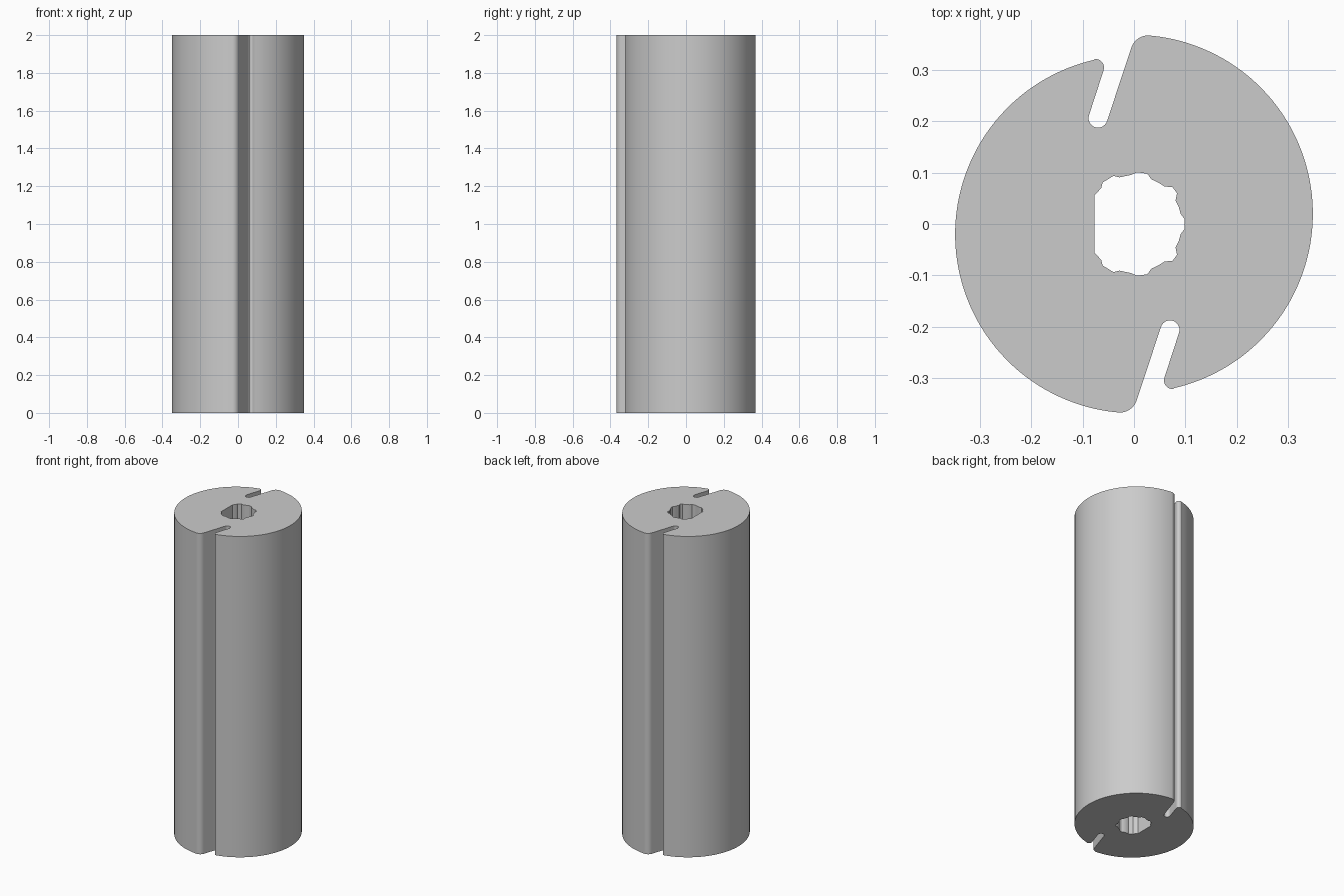
import bpy
import bmesh
from math import radians, cos, sin, atan2, pi

if "Cube" in bpy.data.objects:
    bpy.data.objects.remove(bpy.data.objects["Cube"], do_unlink=True)

LENGTH = 2.0
BODY_R, OFFSET = 0.349, 0.02     # each half is an arc about a shifted centre
SLANT = radians(-17.8)           # direction across the slot


def arc(cx, cy, r, a0, a1, n):
    return [(cx + r * cos(a0 + (a1 - a0) * i / n),
             cy + r * sin(a0 + (a1 - a0) * i / n)) for i in range(n + 1)]


# Half of the outline: right body arc, wide lip, slot floor, narrow lip
wide = (0.028, 0.333)
narrow = (-0.0755, 0.305)
wide_a = atan2(wide[1] - OFFSET, wide[0])
narrow_a = atan2(narrow[1] + OFFSET, narrow[0])
half = arc(0, OFFSET, BODY_R, narrow_a - pi, wide_a, 60)
half += arc(*wide, 0.035, wide_a, SLANT + pi, 10)[1:]
half += arc(-0.0702, 0.2065, 0.0185, SLANT, SLANT - pi, 14)
half += arc(*narrow, 0.017, SLANT, narrow_a, 10)[:-1]
outline = half + [(-x, -y) for x, y in half]

# Lobed bore with one flat side, mirrored across the x axis
bore_half = [(0.099, 0.009), (0.091, 0.02), (0.087, 0.034), (0.081, 0.046),
             (0.084, 0.06), (0.075, 0.072), (0.06, 0.073), (0.047, 0.081),
             (0.034, 0.087), (0.026, 0.098), (0.006, 0.101), (-0.005, 0.096),
             (-0.028, 0.091), (-0.04, 0.094), (-0.061, 0.081),
             (-0.064, 0.07), (-0.077, 0.056)]
bore = bore_half + [(x, -y) for x, y in reversed(bore_half)]

# Fill the cross-section and extrude it
bm = bmesh.new()
edges = []
for loop in (outline, bore):
    vs = [bm.verts.new((x, y, 0)) for x, y in loop]
    edges += [bm.edges.new((vs[i - 1], vs[i])) for i in range(len(vs))]
bmesh.ops.triangle_fill(bm, edges=edges, use_beauty=True)
ext = bmesh.ops.extrude_face_region(bm, geom=bm.faces[:], use_keep_orig=True)
bmesh.ops.translate(bm, vec=(0, 0, LENGTH),
                    verts=[g for g in ext["geom"] if isinstance(g, bmesh.types.BMVert)])
bmesh.ops.recalc_face_normals(bm, faces=bm.faces[:])
mesh = bpy.data.meshes.new("slotted_roller")
bm.to_mesh(mesh)
bm.free()

roller = bpy.data.objects.new("slotted_roller", mesh)
bpy.context.collection.objects.link(roller)

# Plain grey material
grey = bpy.data.materials.new("plain_grey")
grey.use_nodes = True
colour = (0.6, 0.6, 0.6, 1)
grey.diffuse_color = colour
grey.node_tree.nodes["Principled BSDF"].inputs["Base Color"].default_value = colour
mesh.materials.append(grey)

bpy.ops.object.select_all(action="DESELECT")
roller.select_set(True)
bpy.context.view_layer.objects.active = roller
bpy.ops.object.shade_smooth_by_angle(angle=radians(30))
